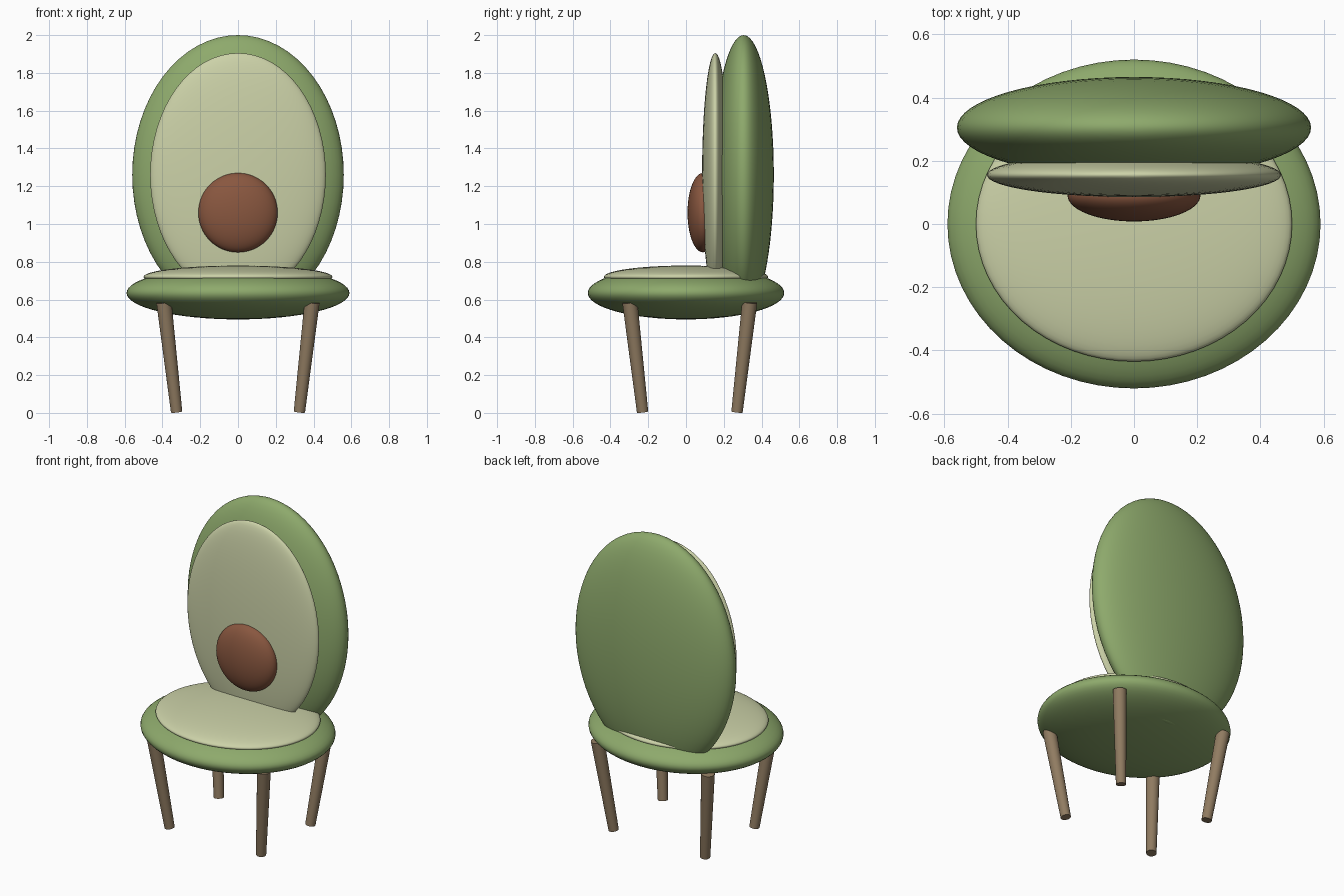
import bpy
from mathutils import Vector

if "Cube" in bpy.data.objects:
    bpy.data.objects.remove(bpy.data.objects["Cube"])


def material(name, rgb):
    m = bpy.data.materials.new(name)
    m.diffuse_color = (*rgb, 1)
    m.use_nodes = True
    m.node_tree.nodes["Principled BSDF"].inputs["Base Color"].default_value = m.diffuse_color
    return m


GREEN = material("skin_green", (0.27, 0.40, 0.15))
CREAM = material("flesh_cream", (0.60, 0.64, 0.39))
BROWN = material("seed_brown", (0.25, 0.095, 0.05))
WOOD = material("leg_wood", (0.28, 0.20, 0.12))


def finish(name, mat):
    ob = bpy.context.object
    ob.name = name
    ob.data.materials.append(mat)
    return ob


def ellipsoid(name, centre, radii, mat):
    bpy.ops.mesh.primitive_uv_sphere_add(segments=64, ring_count=32, location=centre)
    ob = finish(name, mat)
    ob.scale = radii
    bpy.ops.object.transform_apply(location=False, rotation=False, scale=True)
    bpy.ops.object.shade_smooth()


def leg(name, foot, top):
    foot, top = Vector(foot), Vector(top)
    axis = top - foot
    bpy.ops.mesh.primitive_cone_add(vertices=32, radius1=0.03, radius2=0.04,
                                    depth=axis.length, location=(foot + top) / 2,
                                    rotation=axis.to_track_quat('Z', 'Y').to_euler())
    finish(name, WOOD)
    bpy.ops.object.shade_smooth_by_angle()


# Seat: green shell with cream cushion
ellipsoid("seat_shell", (0, 0, 0.635), (0.59, 0.52, 0.14), GREEN)
ellipsoid("seat_cushion", (0, 0, 0.72), (0.50, 0.435, 0.06), CREAM)

# Backrest: green shell, cream pad and round seed
ellipsoid("backrest_shell", (0, 0.305, 1.26), (0.56, 0.16, 0.74), GREEN)
ellipsoid("backrest_pad", (0, 0.155, 1.26), (0.465, 0.07, 0.645), CREAM)
ellipsoid("seed", (0, 0.09, 1.06), (0.21, 0.082, 0.21), BROWN)

# Four tapered legs, leaning inward toward the floor
for side, s in (("left", -1), ("right", 1)):
    leg(f"front_{side}_leg", (s * 0.325, -0.23, 0.005), (s * 0.392, -0.297, 0.585))
    leg(f"back_{side}_leg", (s * 0.325, 0.27, 0.005), (s * 0.392, 0.337, 0.585))
